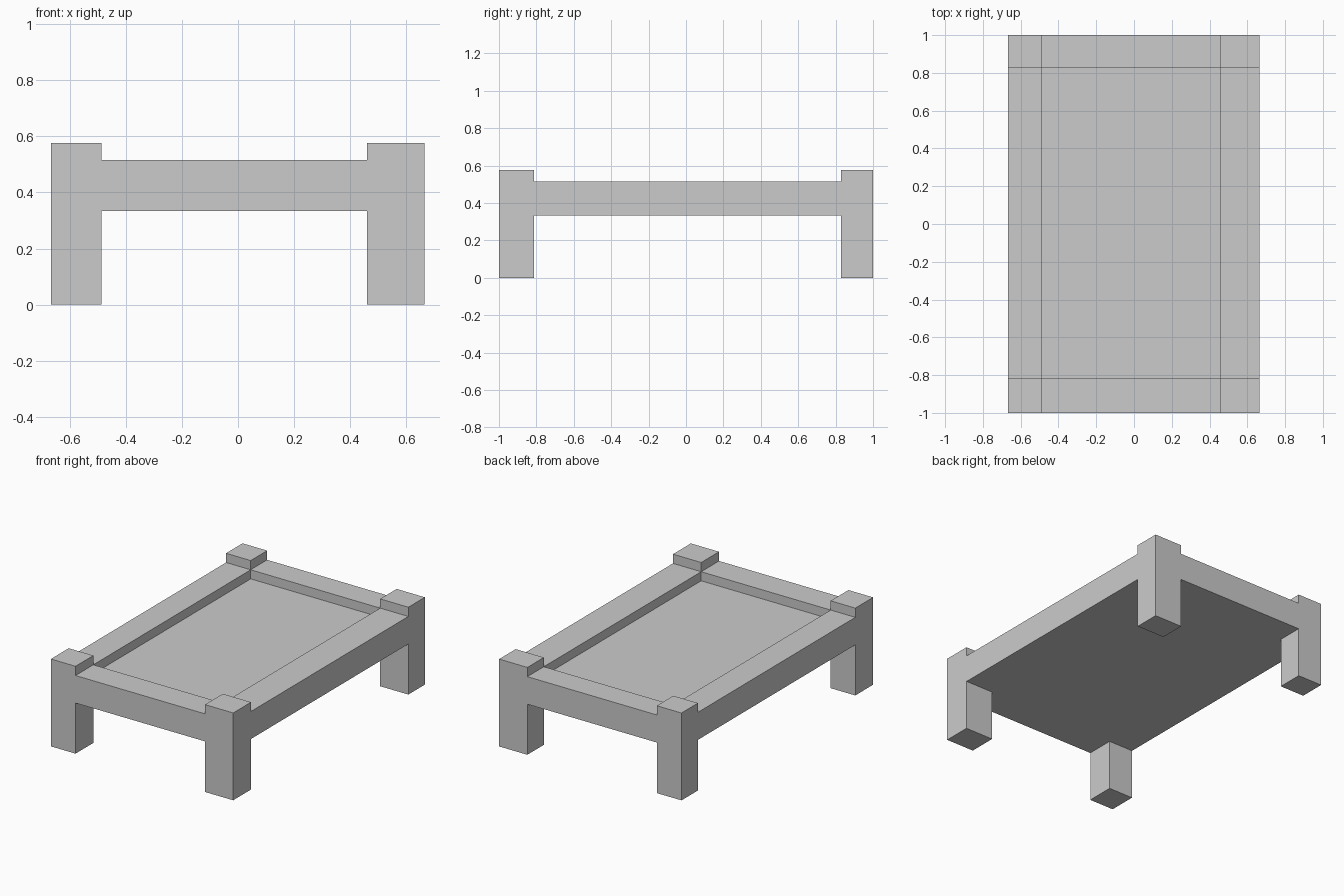
import bpy

if "Cube" in bpy.data.objects:
    bpy.data.objects.remove(bpy.data.objects["Cube"])

# Outer and inner limits of the frame (posts differ slightly in width per side)
X0, X1, X2, X3 = -0.667, -0.487, 0.459, 0.665
Y0, Y1, Y2, Y3 = -1.0, -0.814, 0.828, 1.0
Z_UNDER, Z_PANEL, Z_RAIL, Z_POST = 0.334, 0.456, 0.516, 0.577


def box(name, x, y, z):
    """Add a box spanning the given (low, high) ranges."""
    spans = (x, y, z)
    bpy.ops.mesh.primitive_cube_add(size=1, location=[(a + b) / 2 for a, b in spans])
    ob = bpy.context.object
    ob.name = ob.data.name = name
    ob.scale = [b - a for a, b in spans]
    bpy.ops.object.transform_apply(location=False, rotation=False, scale=True)
    return ob


sides = {"left": (X0, X1), "right": (X2, X3)}
ends = {"front": (Y0, Y1), "back": (Y2, Y3)}

# Corner legs, rising a little above the rails
for end, y in ends.items():
    for side, x in sides.items():
        box(f"{end}_{side}_leg", x, y, (0, Z_POST))

# Rails between the legs
for end, y in ends.items():
    box(f"{end}_rail", (X1, X2), y, (Z_UNDER, Z_RAIL))
for side, x in sides.items():
    box(f"{side}_rail", x, (Y1, Y2), (Z_UNDER, Z_RAIL))

# Sunken top panel, flush with the rails underneath
box("top_panel", (X1, X2), (Y1, Y2), (Z_UNDER, Z_PANEL))
